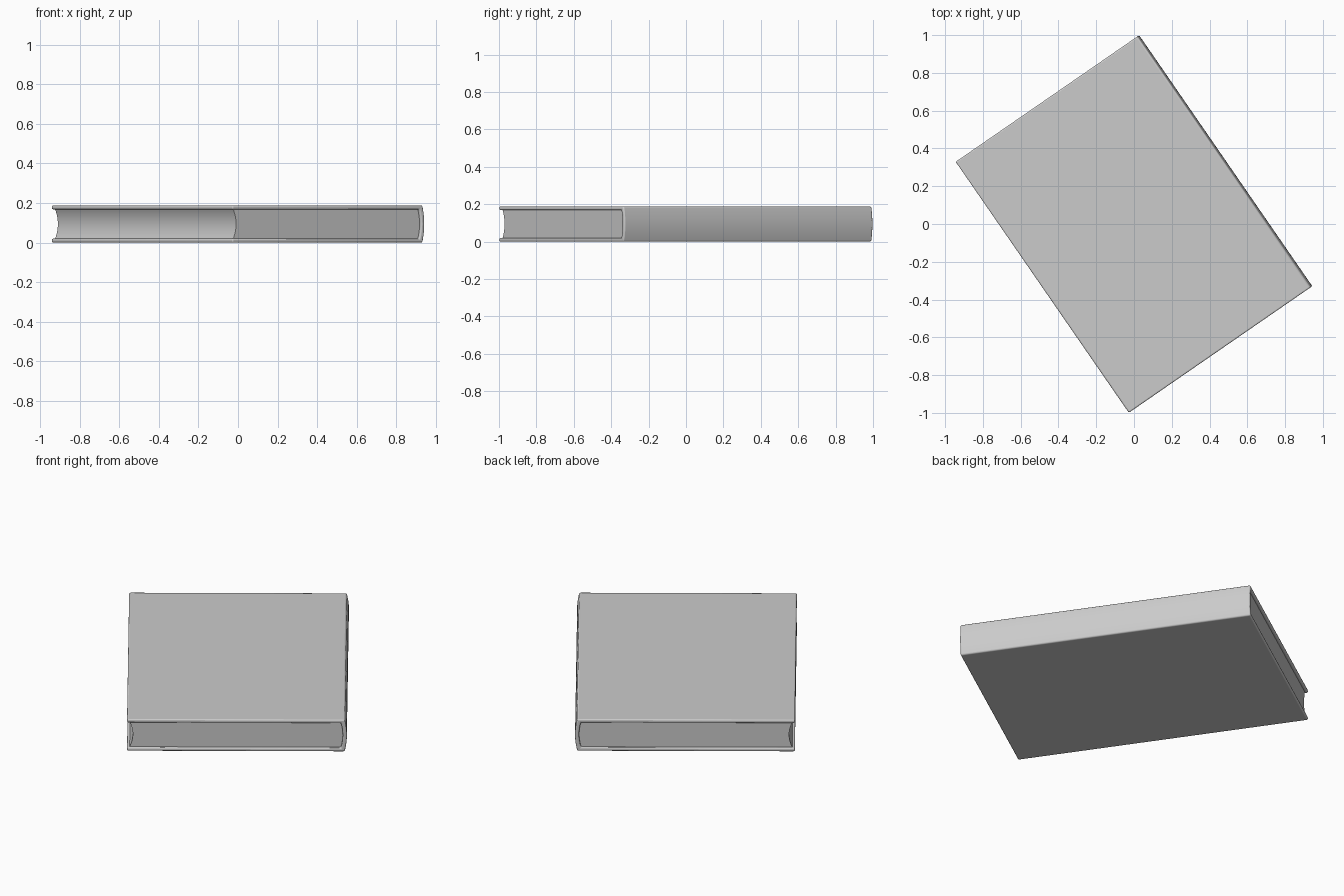
import bpy, bmesh, math

if "Cube" in bpy.data.objects:
    bpy.data.objects.remove(bpy.data.objects["Cube"])

ANGLE = math.radians(34.6)   # the book lies turned on the ground
H = 0.188                    # total thickness
W = 0.59                     # half width, fore edge to spine
L = 0.807                    # half length
T = 0.02                     # cover board thickness


def arc(u, bulge, z0, z1, n=12):
    """Shallow bowed line from z0 to z1; bulge is the offset at mid height."""
    pts = []
    for i in range(n + 1):
        t = i / n
        pts.append((u + bulge * (1 - (2 * t - 1) ** 2), z0 + (z1 - z0) * t))
    return pts


def extrude_profile(name, profile, half_len):
    """Extrude a (width, height) outline along the length of the book."""
    bm = bmesh.new()
    face = bm.faces.new([bm.verts.new((u, -half_len, z)) for u, z in profile])
    ext = bmesh.ops.extrude_face_region(bm, geom=[face])
    verts = [g for g in ext["geom"] if isinstance(g, bmesh.types.BMVert)]
    bmesh.ops.translate(bm, verts=verts, vec=(0, 2 * half_len, 0))
    bmesh.ops.recalc_face_normals(bm, faces=bm.faces)
    mesh = bpy.data.meshes.new(name)
    bm.to_mesh(mesh)
    bm.free()
    obj = bpy.data.objects.new(name, mesh)
    bpy.context.collection.objects.link(obj)
    obj.rotation_euler.z = ANGLE
    return obj


def smooth(obj):
    bpy.ops.object.select_all(action='DESELECT')
    obj.select_set(True)
    bpy.context.view_layer.objects.active = obj
    bpy.ops.object.shade_smooth_by_angle(angle=math.radians(35))


# Cover: two boards joined by a gently rounded spine
outer = arc(W - 0.012, 0.012, 0, H)
inner = arc(W - 0.012 - T, 0.010, T, H - T)
cover_profile = ([(-W, 0)] + outer + [(-W, H), (-W, H - T)]
                 + inner[::-1] + [(-W, T)])
cover = extrude_profile("cover", cover_profile, L)
bevel = cover.modifiers.new("rounded_edges", 'BEVEL')
bevel.width = 0.007
bevel.segments = 3
bevel.limit_method = 'ANGLE'
bevel.angle_limit = math.radians(40)
smooth(cover)

# Page block: hollow fore edge, bowed against the spine
fore = arc(-W + 0.013, 0.018, T - 0.002, H - T + 0.002)
back = arc(W - 0.014 - T, 0.012, T - 0.002, H - T + 0.002)
pages = extrude_profile("pages", back + fore[::-1], L - 0.014)
smooth(pages)
